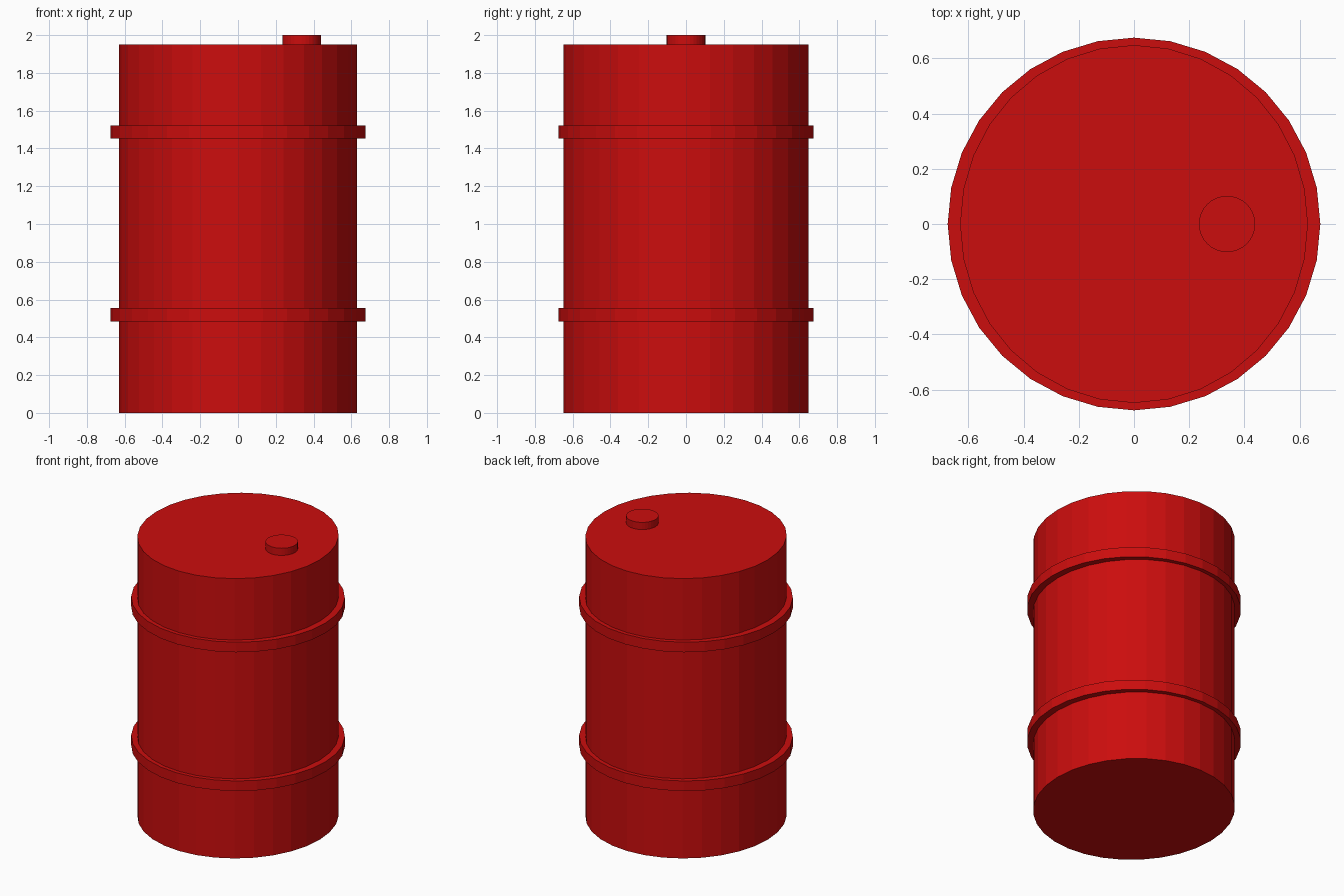
import bpy

if "Cube" in bpy.data.objects:
    bpy.data.objects.remove(bpy.data.objects["Cube"])

# Single red paint for the whole drum
red = bpy.data.materials.new("red paint")
red.diffuse_color = (0.6, 0.004, 0.004, 1)
red.use_nodes = True
red.node_tree.nodes["Principled BSDF"].inputs["Base Color"].default_value = red.diffuse_color


def disc(name, rx, ry, z0, z1, x=0.0):
    """Flat-shaded 32-sided cylinder between two heights."""
    bpy.ops.mesh.primitive_cylinder_add(
        vertices=32, radius=1, depth=1, location=(x, 0, (z0 + z1) / 2))
    ob = bpy.context.object
    ob.name = name
    ob.scale = (rx, ry, z1 - z0)
    bpy.ops.object.transform_apply(location=False, rotation=False, scale=True)
    ob.data.materials.append(red)
    return ob


# Slightly oval drum body
disc("drum_body", 0.63, 0.648, 0, 1.95)

# Two round stiffening hoops
for name, z in (("lower_hoop", 0.485), ("upper_hoop", 1.452)):
    disc(name, 0.675, 0.675, z, z + 0.07)

# Filler cap on the lid
disc("filler_cap", 0.102, 0.102, 1.94, 2.0, x=0.337)
